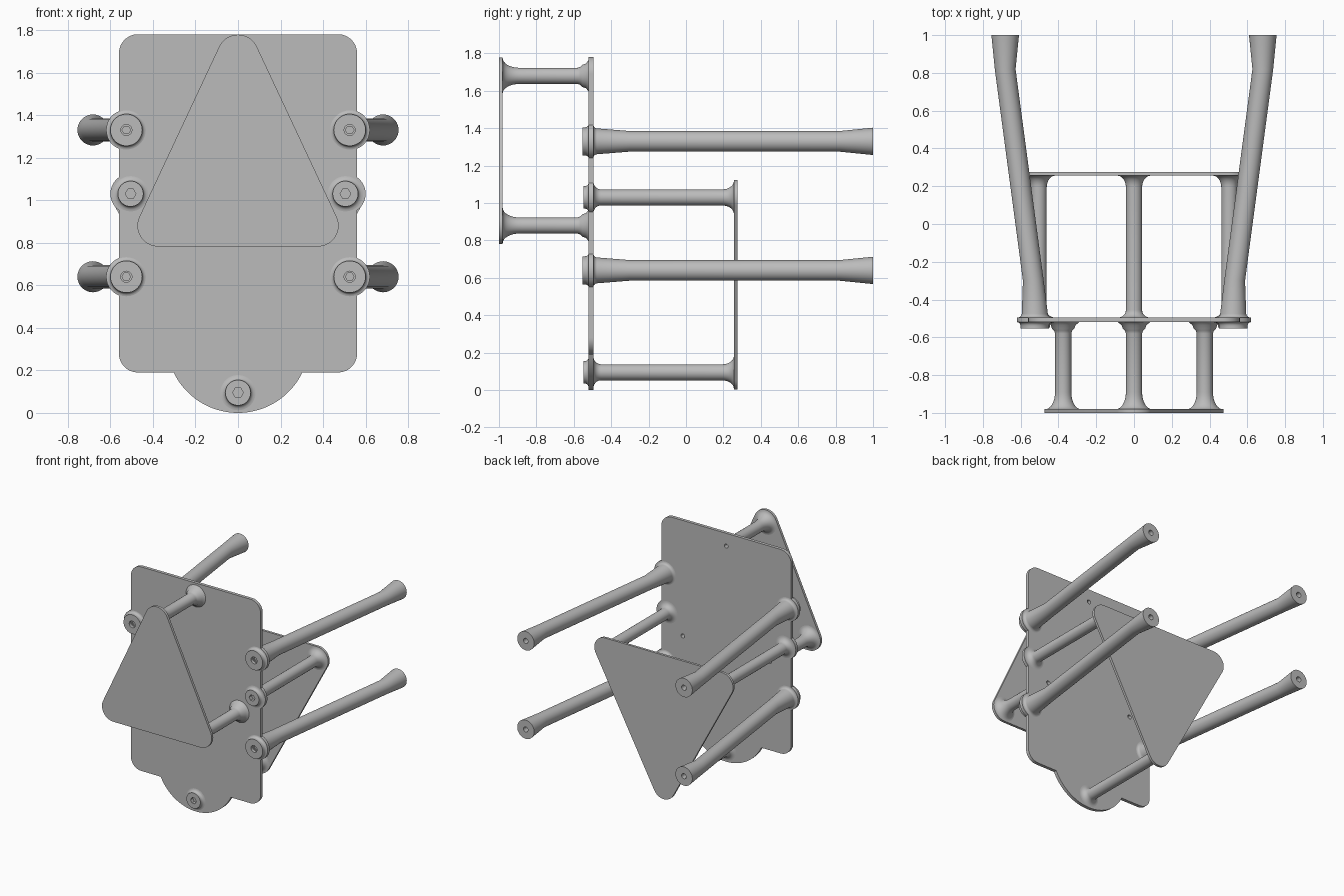
import bpy, bmesh
from math import sin, cos, pi, acos, atan2, radians
from mathutils import Matrix

cube = bpy.data.objects.get("Cube")
if cube:
    bpy.data.objects.remove(cube)

GREY = (0.5, 0.5, 0.5, 1)
grey = bpy.data.materials.new("satin grey")
grey.use_nodes = True
grey.diffuse_color = GREY
grey.node_tree.nodes["Principled BSDF"].inputs["Base Color"].default_value = GREY
SEGMENTS = 36


def finish(obj):
    """Weld, fix normals, shade and colour one mesh object."""
    bm = bmesh.new()
    bm.from_mesh(obj.data)
    bmesh.ops.remove_doubles(bm, verts=bm.verts, dist=1e-5)
    bmesh.ops.recalc_face_normals(bm, faces=bm.faces)
    bm.to_mesh(obj.data)
    bm.free()
    obj.data.materials.clear()
    obj.data.materials.append(grey)
    bpy.ops.object.select_all(action='DESELECT')
    obj.select_set(True)
    bpy.context.view_layer.objects.active = obj
    bpy.ops.object.shade_smooth_by_angle(angle=radians(35))


def arc(cx, cz, r, start, end, steps=14):
    angles = [start + (end - start) * i / steps for i in range(steps + 1)]
    return [(cx + r * cos(a), cz + r * sin(a)) for a in angles]


def plate(name, outlines, y_front, y_back):
    """Upright sheet from a closed outline, further outlines are holes."""
    curve = bpy.data.curves.new(name, 'CURVE')
    curve.dimensions = '2D'
    curve.fill_mode = 'BOTH'
    curve.extrude = (y_back - y_front) / 2
    for outline in outlines:
        spline = curve.splines.new('POLY')
        spline.points.add(len(outline) - 1)
        for point, (x, z) in zip(spline.points, outline):
            point.co = (x, z, 0, 1)
        spline.use_cyclic_u = True
    obj = bpy.data.objects.new(name, curve)
    bpy.context.collection.objects.link(obj)
    bpy.ops.object.select_all(action='DESELECT')
    obj.select_set(True)
    bpy.context.view_layer.objects.active = obj
    bpy.ops.object.convert(target='MESH')
    obj = bpy.context.view_layer.objects.active
    obj.data.transform(Matrix.Translation((0, (y_front + y_back) / 2, 0))
                       @ Matrix.Rotation(pi / 2, 4, 'X'))
    finish(obj)


def rounded_polygon(centres, r):
    """Outline around circles at the corners, counterclockwise."""
    outline = []
    n = len(centres)
    for i, (x, z) in enumerate(centres):
        px, pz = centres[i - 1]
        nx, nz = centres[(i + 1) % n]
        start = atan2(z - pz, x - px) - pi / 2
        end = atan2(nz - z, nx - x) - pi / 2
        while end < start:
            end += 2 * pi
        outline += arc(x, z, r, start, end)
    return outline


def flare(y_wide, y_thin, wide, thin, steps=8):
    """Concave fillet rings running from a wide foot to a thin shaft."""
    turns = [pi / 2 * i / steps for i in range(steps + 1)]
    return [(y_wide + (y_thin - y_wide) * (1 - cos(t)),
             thin + (wide - thin) * (1 - sin(t))) for t in turns]


def turned(name, x, z, rings):
    """Turned part along y; ring = (y, radius, sideways shift), negative radius = hexagon."""
    bm = bmesh.new()
    loops = []
    for ring in rings:
        y, r = ring[:2]
        shift = ring[2] if len(ring) > 2 else 0
        loop = []
        for i in range(SEGMENTS):
            a = 2 * pi * i / SEGMENTS
            radius = r if r > 0 else -r * cos(pi / 6) / cos(a % (pi / 3) - pi / 6)
            loop.append(bm.verts.new((x + shift + radius * cos(a), y, z + radius * sin(a))))
        loops.append(loop)
    for one, two in zip(loops, loops[1:]):
        for i in range(SEGMENTS):
            j = (i + 1) % SEGMENTS
            bm.faces.new((one[i], one[j], two[j], two[i]))
    bm.faces.new(loops[0])
    bm.faces.new(loops[-1])
    mesh = bpy.data.meshes.new(name)
    bm.to_mesh(mesh)
    bm.free()
    obj = bpy.data.objects.new(name, mesh)
    bpy.context.collection.objects.link(obj)
    finish(obj)


LEG_X, LEG_HEIGHTS = 0.525, (0.64, 1.33)
FRONT_POSTS = [(0.375, 0.88), (0, 1.68), (-0.375, 0.88)]
BACK_POSTS = [(0, 0.095), (0.505, 1.03), (-0.505, 1.03)]

# Main plate: rounded board with a lower lobe and side ears
EDGE = 0.56


def ear(x, z, r=0.095):
    a = acos((EDGE - x) / r)
    return arc(x, z, r, -a, a)


half = arc(0, 0.336, 0.336, -pi / 2, radians(-25.8), 20)
half += arc(0.47, 0.28, 0.09, -pi / 2, 0)
half += ear(LEG_X, LEG_HEIGHTS[0]) + ear(0.505, 1.03) + ear(LEG_X, LEG_HEIGHTS[1])
half += arc(0.47, 1.69, 0.09, 0, pi / 2)
board = half + [(-x, z) for x, z in reversed(half[1:])]
holes = [arc(x, z, 0.016, 0, 2 * pi, 16)[:-1] for x, z in FRONT_POSTS]
plate("main_plate", [board] + holes, -0.52, -0.495)

# Triangular plates in front of and behind the main plate
plate("front_triangle_plate", [rounded_polygon(FRONT_POSTS, 0.098)], -1.0, -0.98)
plate("back_triangle_plate", [rounded_polygon(BACK_POSTS, 0.093)], 0.256, 0.275)

# Front posts, hollow where they meet the main plate
front_rings = [(-0.985, 0.094)] + flare(-0.98, -0.89, 0.094, 0.043)
front_rings += [(-0.58, 0.043), (-0.565, 0.048), (-0.553, 0.06), (-0.535, 0.066),
                (-0.52, 0.085), (-0.515, 0.085), (-0.515, 0.016), (-0.6, 0.016)]
for (x, z), side in zip(FRONT_POSTS, ("left", "top", "right")):
    turned("front_post_" + side, x, z, front_rings)

# Back posts with socketed caps
back_rings = [(-0.51, -0.025), (-0.549, -0.025), (-0.549, 0.06)]
back_rings += flare(-0.52, -0.54, 0.083, 0.06, 4)[::-1]
back_rings += flare(-0.495, -0.455, 0.085, 0.043)
back_rings += flare(0.256, 0.195, 0.088, 0.043)[::-1] + [(0.262, 0.088)]
for (x, z), side in zip(BACK_POSTS, ("bottom", "left", "right")):
    turned("back_post_" + side, x, z, back_rings)

# Splayed legs with socketed caps and drilled ends
for side, sign in (("left", 1), ("right", -1)):
    bend, splay = 0.008 * sign, 0.157 * sign
    leg_rings = [(-0.5, -0.02), (-0.53, -0.02), (-0.53, 0.026), (-0.553, 0.026), (-0.553, 0.075)]
    leg_rings += flare(-0.52, -0.54, 0.092, 0.075, 4)[::-1]
    leg_rings += flare(-0.495, -0.475, 0.09, 0.069, 5)
    leg_rings += [(-0.3, 0.055, bend), (0.82, 0.055, splay), (1.0, 0.073, splay),
                  (1.0, 0.02, splay), (0.9, 0.02, splay)]
    for height, level in zip(LEG_HEIGHTS, ("lower", "upper")):
        turned(f"{level}_leg_{side}", LEG_X * sign, height, leg_rings)
